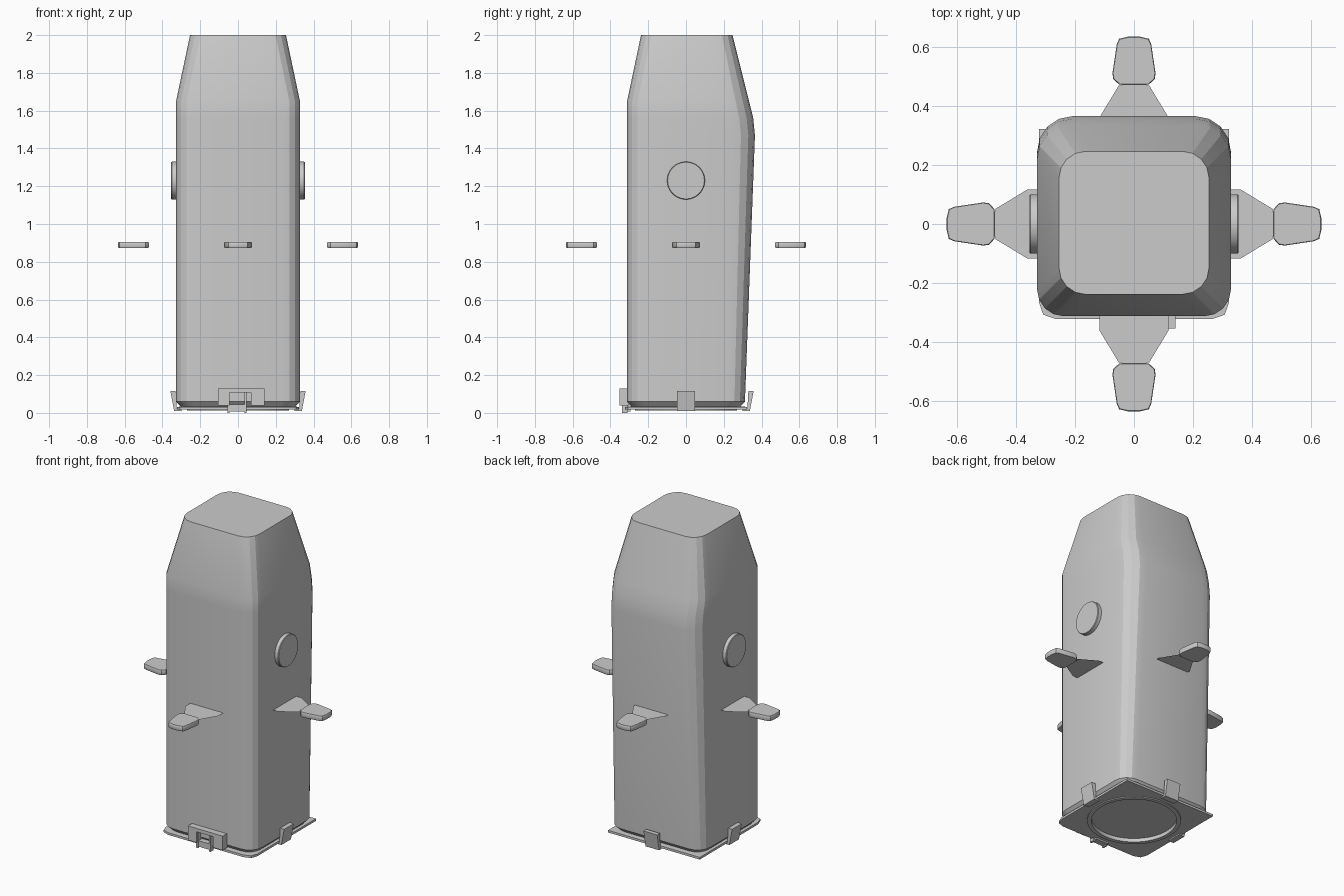
import bpy, bmesh, math
from mathutils import Matrix, Vector

if "Cube" in bpy.data.objects:
    bpy.data.objects.remove(bpy.data.objects["Cube"])


def finish(name, bm, smooth=None):
    bmesh.ops.recalc_face_normals(bm, faces=bm.faces)
    me = bpy.data.meshes.new(name)
    bm.to_mesh(me)
    bm.free()
    ob = bpy.data.objects.new(name, me)
    bpy.context.collection.objects.link(ob)
    if smooth:
        bpy.ops.object.select_all(action='DESELECT')
        ob.select_set(True)
        bpy.context.view_layer.objects.active = ob
        bpy.ops.object.shade_smooth_by_angle(angle=math.radians(smooth))
    return ob


def loft(name, rings, smooth=None):
    bm = bmesh.new()
    loops = [[bm.verts.new(p) for p in r] for r in rings]
    n = len(loops[0])
    for a, b in zip(loops, loops[1:]):
        for i in range(n):
            bm.faces.new((a[i], a[(i + 1) % n], b[(i + 1) % n], b[i]))
    bm.faces.new(loops[0])
    bm.faces.new(loops[-1])
    return finish(name, bm, smooth)


def rounded_section(z, hx, y0, y1, rf, rb, seg=4):
    pts = []
    for cx, cy, r, start in ((hx - rb, y1 - rb, rb, 0), (-hx + rb, y1 - rb, rb, 90),
                             (-hx + rf, y0 + rf, rf, 180), (hx - rf, y0 + rf, rf, 270)):
        for k in range(seg + 1):
            a = math.radians(start + 90 * k / seg)
            pts.append((cx + r * math.cos(a), cy + r * math.sin(a), z))
    return pts


def spun(pts, angle):
    m = Matrix.Rotation(angle, 3, 'Z')
    return [m @ Vector(p) for p in pts]


def box(name, x0, x1, y0, y1, z0, z1):
    loft(name, [[(x0, y0, z), (x1, y0, z), (x1, y1, z), (x0, y1, z)] for z in (z0, z1)])


# Main hull: rounded square, back face leaning outward, tapered top
loft("hull", [rounded_section(*s) for s in (
    (0.035, 0.305, -0.29, 0.29, 0.08, 0.08),
    (0.06, 0.328, -0.312, 0.312, 0.09, 0.09),
    (1.47, 0.328, -0.312, 0.365, 0.09, 0.12),
    (1.56, 0.328, -0.312, 0.356, 0.09, 0.12),
    (1.65, 0.328, -0.312, 0.334, 0.09, 0.115),
    (2.00, 0.254, -0.238, 0.246, 0.09, 0.09))], 20)

# Round side buttons
for side, s in (("left", -1), ("right", 1)):
    loft(side + "_disc", [[(s * x, r * math.cos(t * math.tau / 48), 1.23 + r * math.sin(t * math.tau / 48))
                           for t in range(48)] for x, r in ((0.31, 0.1), (0.35, 0.1), (0.354, 0.097))], 30)

# Four arms: thin web and thick paddle; clips hold the base on three sides
web = [(0.30, 0.116), (0.362, 0.116), (0.468, 0.052), (0.468, 0.042), (0.49, 0.042)]
paddle = [(0.472, 0.05), (0.49, 0.07), (0.51, 0.073), (0.61, 0.058), (0.627, 0.05), (0.634, 0.02)]
clip = [(0.30, 0.01), (0.338, 0.01), (0.358, 0.115), (0.33, 0.115), (0.325, 0.022), (0.30, 0.022)]
for i, side in enumerate(("right", "back", "left", "front")):
    ang = i * math.pi / 2
    bm = bmesh.new()
    outline = web + [(x, -y) for x, y in reversed(web)]
    bm.faces.new([bm.verts.new(p) for p in spun([(x, y, 0.89) for x, y in outline], ang)])
    finish(side + "_arm_web", bm)

    outline = paddle + [(x, -y) for x, y in reversed(paddle)]
    rings = []
    for z, k in ((0.874, 0.97), (0.879, 1), (0.901, 1), (0.906, 0.97)):
        rings.append(spun([(0.55 + (x - 0.55) * k, y * k, z) for x, y in outline], ang))
    loft(side + "_paddle", rings, 35)

    if side != "front":
        loft(side + "_clip", [spun([(d, y, z) for d, z in clip], ang) for y in (-0.048, 0.048)])

# Base plate with a round recess
bm = bmesh.new()
N = 64
grid = []
for kind, z in (("sq", 0.032), ("sq", 0.018), (0.27, 0.018), (0.27, 0.012), (0.245, 0.012), (0.245, 0.036)):
    ring = []
    for k in range(N):
        a = (k + 0.0) * math.tau / N
        c, s = math.cos(a), math.sin(a)
        r = 0.322 / max(abs(c), abs(s)) if kind == "sq" else kind
        if kind == "sq" and s < 0:
            r = min(r, 0.614 / (abs(c) + abs(s)))
        ring.append(bm.verts.new((r * c, r * s, z)))
    grid.append(ring)
for a, b in zip(grid, grid[1:] + grid[:1]):
    for i in range(N):
        bm.faces.new((a[i], a[(i + 1) % N], b[(i + 1) % N], b[i]))
finish("base_plate", bm, 30)

# Front bracket with notch, latch and small prongs
u = [(-0.105, 0.04), (-0.045, 0.04), (-0.045, 0.108), (0.07, 0.108),
     (0.07, 0.04), (0.14, 0.04), (0.14, 0.13), (-0.105, 0.13)]
loft("front_bracket", [[(x, y, z) for x, z in u] for y in (-0.353, -0.305)])
box("front_latch", -0.055, 0.035, -0.335, -0.295, 0.008, 0.045)
for name, x in (("left", -0.05), ("right", 0.04)):
    box(name + "_latch_prong", x - 0.006, x + 0.006, -0.34, -0.31, 0.0, 0.108)
